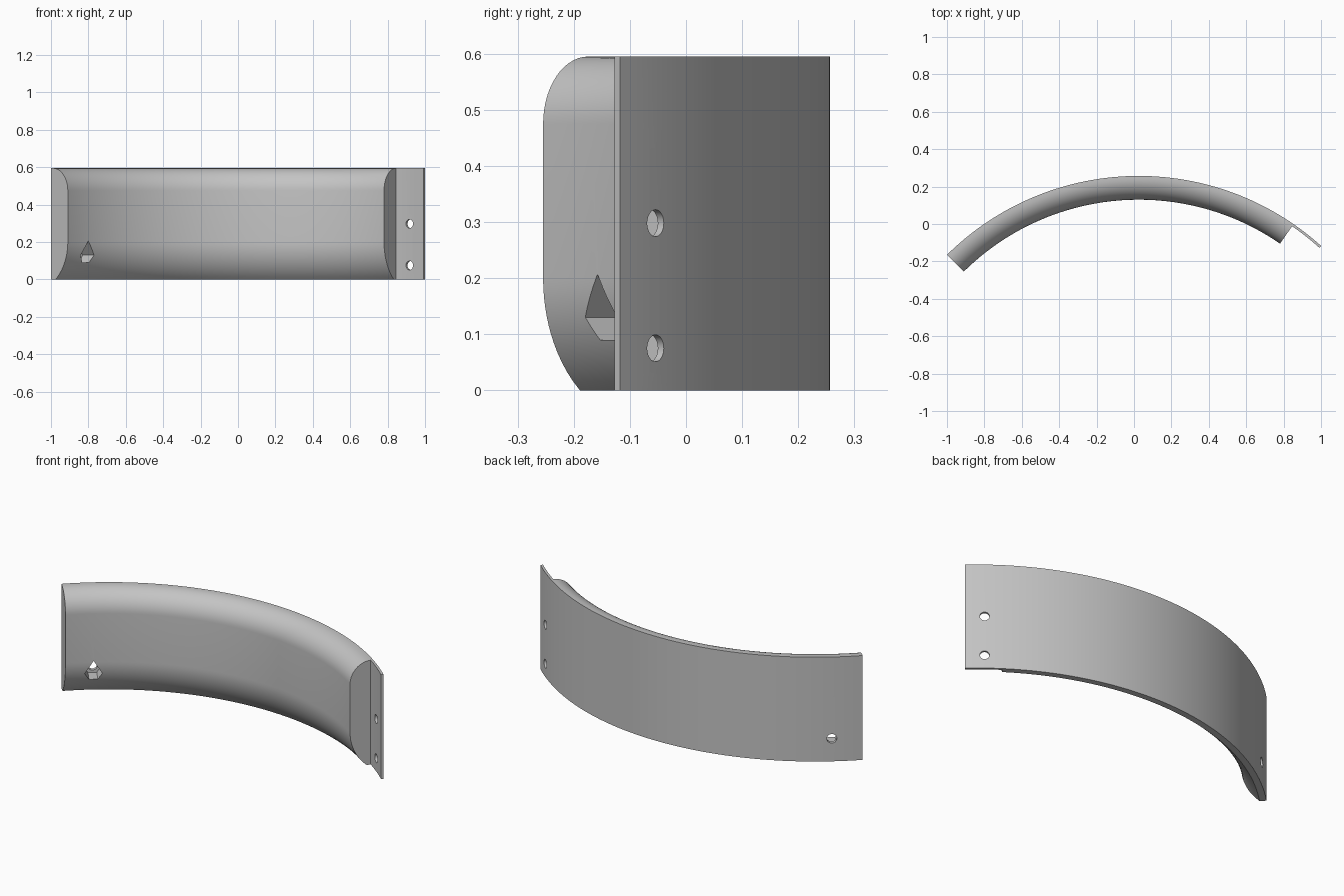
import bpy, bmesh
from math import sin, cos, pi, radians, sqrt
from mathutils import Matrix, Vector

cube = bpy.data.objects.get("Cube")
if cube:
    bpy.data.objects.remove(cube)

CX, CY = 0.0255, -1.2              # centre of the big arc
R_IN, R_OUT, HEIGHT = 1.33, 1.457, 0.595
PLATE = 0.0135                     # thickness of the back plate

grey = bpy.data.materials.new("plain_grey")
grey.use_nodes = True
grey.diffuse_color = (0.55, 0.55, 0.55, 1)
grey.node_tree.nodes["Principled BSDF"].inputs["Base Color"].default_value = (0.55, 0.55, 0.55, 1)


def make_object(name, bm):
    bmesh.ops.recalc_face_normals(bm, faces=bm.faces)
    mesh = bpy.data.meshes.new(name)
    bm.to_mesh(mesh)
    bm.free()
    mesh.materials.append(grey)
    obj = bpy.data.objects.new(name, mesh)
    bpy.context.collection.objects.link(obj)
    return obj


def loft(name, rings):
    """Join closed rings of points with side faces and two end caps."""
    bm = bmesh.new()
    loops = [[bm.verts.new(p) for p in ring] for ring in rings]
    n = len(loops[0])
    for a, b in zip(loops, loops[1:]):
        for i in range(n):
            j = (i + 1) % n
            bm.faces.new((a[i], a[j], b[j], b[i]))
    bm.faces.new(loops[0])
    bm.faces.new(loops[-1][::-1])
    return make_object(name, bm)


def sweep(name, profile, start, end, steps):
    """Sweep an (r, z) profile around the arc centre."""
    rings = []
    for k in range(steps + 1):
        t = radians(start + (end - start) * k / steps)
        rings.append([(CX + r * cos(t), CY + r * sin(t), z) for r, z in profile])
    return loft(name, rings)


def radial_prism(name, outline, angle, z, r0, r1):
    """Prism pointing away from the arc centre; outline is (sideways, up)."""
    t = radians(angle)
    out, side = Vector((cos(t), sin(t), 0)), Vector((-sin(t), cos(t), 0))
    base = Vector((CX, CY, z))
    return loft(name, [[base + out * r + side * u + Vector((0, 0, v)) for u, v in outline]
                       for r in (r0, r1)])


def cut(obj, cutters):
    for c in cutters:
        c.hide_render = True
        mod = obj.modifiers.new("cut", "BOOLEAN")
        mod.operation = "DIFFERENCE"
        mod.solver = "EXACT"
        mod.object = c
    bpy.context.view_layer.update()
    result = bpy.data.meshes.new_from_object(
        obj.evaluated_get(bpy.context.evaluated_depsgraph_get()))
    obj.modifiers.clear()
    obj.data = result
    for c in cutters:
        bpy.data.objects.remove(c)


def circle(radius, n=32):
    return [(radius * cos(2 * pi * i / n), radius * sin(2 * pi * i / n)) for i in range(n)]


# Curved body: flat back, face rounded tightly at the top and gently below
profile = [(R_OUT, 0)]
LOW_R, LOW_H = 0.263, 0.2
for i in range(13):
    z = LOW_H * i / 12
    profile.append((R_IN + LOW_R - sqrt(LOW_R ** 2 - (LOW_H - z) ** 2), z))
TOP_D, TOP_H = R_OUT - PLATE - R_IN, 0.12
for i in range(15):
    a = pi / 2 * i / 14
    profile.append((R_IN + TOP_D * (1 - cos(a)), HEIGHT - TOP_H * (1 - sin(a))))
profile.append((R_OUT, HEIGHT))
body = sweep("curved_body", profile, 55.4, 134.7, 72)

# Teardrop pocket in the face with a round hole through the back
teardrop = [(0, 0.077), (-0.046, 0), (-0.023, -0.04), (0.023, -0.04), (0.046, 0)]
HOLE_ANGLE, HOLE_Z = 128.4, 0.13
cut(body, [
    radial_prism("pocket_cutter", teardrop, HOLE_ANGLE, HOLE_Z, R_IN - 0.1, R_OUT - 0.02),
    radial_prism("bore_cutter", circle(0.026), HOLE_ANGLE, HOLE_Z, R_IN, R_OUT + 0.1),
])

# Thin mounting tab with two screw holes
r = R_OUT - PLATE
tab = sweep("mounting_tab", [(r, 0), (r, HEIGHT), (R_OUT, HEIGHT), (R_OUT, 0)], 48, 55.4, 7)
cut(tab, [radial_prism("screw_cutter", circle(0.024), 51.85, z, r - 0.1, R_OUT + 0.1)
          for z in (0.075, 0.298)])

# Smooth curved faces, crisp edges
bpy.ops.object.select_all(action="DESELECT")
for obj in (body, tab):
    obj.select_set(True)
bpy.context.view_layer.objects.active = body
bpy.ops.object.shade_smooth_by_angle(angle=radians(30))
